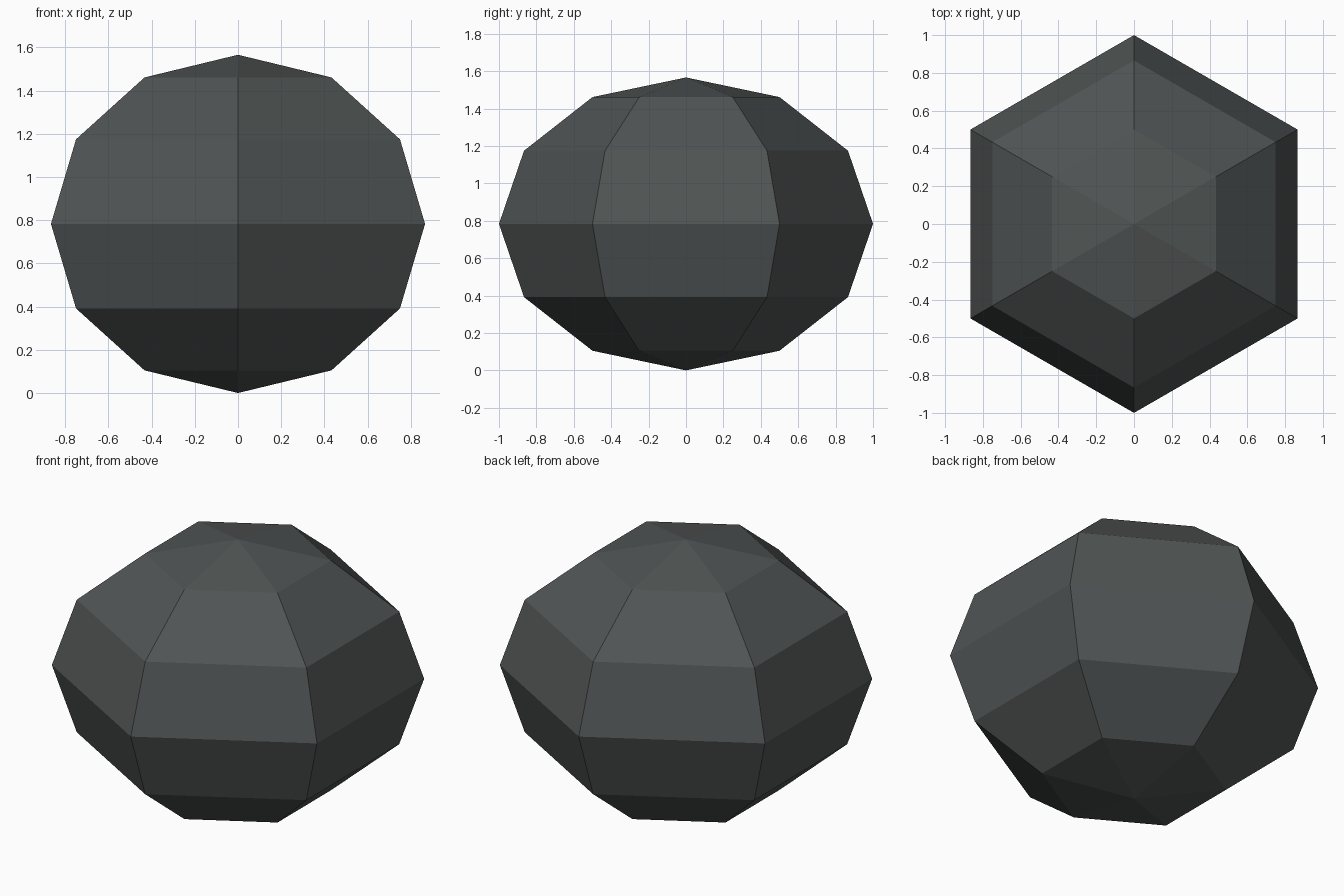
import bpy, bmesh
from mathutils import Matrix

if "Cube" in bpy.data.objects:
    bpy.data.objects.remove(bpy.data.objects["Cube"])

HALF_HEIGHT = 0.783

# Single dark stone colour
stone = bpy.data.materials.new("dark stone grey")
stone.diffuse_color = (0.08, 0.089, 0.088, 1.0)
stone.use_nodes = True
stone.node_tree.nodes["Principled BSDF"].inputs["Base Color"].default_value = stone.diffuse_color

# Six-sided, six-ring flattened sphere with corners on +y and -y
bm = bmesh.new()
bmesh.ops.create_uvsphere(
    bm, u_segments=6, v_segments=6, radius=1.0,
    matrix=Matrix.Translation((0, 0, HALF_HEIGHT)) @ Matrix.Diagonal((1, 1, HALF_HEIGHT, 1)))

# Turn the corners onto the y axis if the primitive starts on x
if max(v.co.y for v in bm.verts) < 0.95:
    bmesh.ops.rotate(bm, verts=bm.verts, cent=(0, 0, 0), matrix=Matrix.Rotation(1.5707963, 3, 'Z'))
bmesh.ops.recalc_face_normals(bm, faces=bm.faces)

mesh = bpy.data.meshes.new("boulder")
bm.to_mesh(mesh)
bm.free()
mesh.materials.append(stone)
boulder = bpy.data.objects.new("boulder", mesh)
bpy.context.collection.objects.link(boulder)
